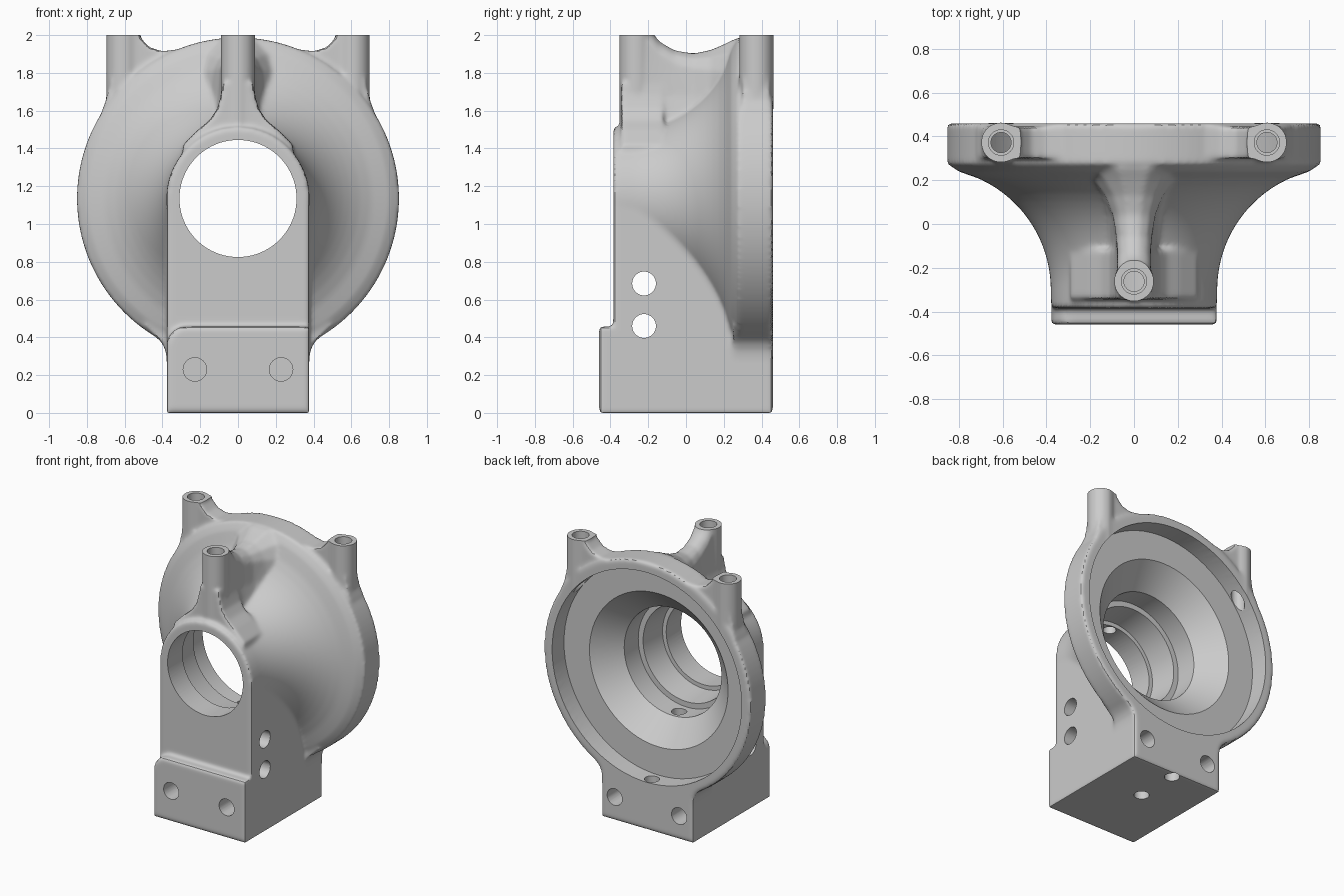
import bpy, bmesh, math
from mathutils import Vector

if "Cube" in bpy.data.objects:
    bpy.data.objects.remove(bpy.data.objects["Cube"])

CZ = 1.135  # height of the bell axis


def loft(name, rings):
    """Skin a list of equal-length point rings and cap both ends."""
    bm = bmesh.new()
    vs = [[bm.verts.new(p) for p in ring] for ring in rings]
    n = len(rings[0])
    for a, b in zip(vs, vs[1:]):
        for i in range(n):
            j = (i + 1) % n
            bm.faces.new((a[i], a[j], b[j], b[i]))
    bm.faces.new(vs[0][::-1])
    bm.faces.new(vs[-1])
    bmesh.ops.recalc_face_normals(bm, faces=bm.faces)
    me = bpy.data.meshes.new(name)
    bm.to_mesh(me)
    bm.free()
    ob = bpy.data.objects.new(name, me)
    bpy.context.collection.objects.link(ob)
    return ob


def turned(name, profile, origin, axis, n=96):
    """Revolve (radius, distance along axis) points about an axis."""
    d = Vector(axis)
    u = Vector((0, 0, 1)) if abs(d.z) < 0.5 else Vector((1, 0, 0))
    w = d.cross(u)
    ang = [2 * math.pi * i / n for i in range(n)]
    return loft(name, [[Vector(origin) + d * t + (u * math.cos(a) + w * math.sin(a)) * r
                        for a in ang] for r, t in profile])


def rod(name, r, start, axis, length, n=40):
    return turned(name, [(r, 0), (r, length)], start, axis, n)


def plate(name, xz, y0, y1):
    """Extrude an x-z outline along y."""
    return loft(name, [[(x, y, z) for x, z in xz] for y in (y0, y1)])


def rect(x0, x1, z0, z1):
    return [(x0, z0), (x1, z0), (x1, z1), (x0, z1)]


# Bell housing: concave arc flaring out to a round flange
arc = [(0.937 - math.sqrt(0.557 ** 2 - (y + 0.3) ** 2), y)
       for y in [-0.3 + 0.54 * i / 16 for i in range(17)]]
body = turned("bell_housing", [(0.378, -0.385)] + arc + [(0.852, 0.275), (0.852, 0.46)],
              (0, 0, CZ), (0, 1, 0), 128)
parts = []

# Pedestal and stepped foot with one rounded corner
parts.append(plate("pedestal", rect(-0.377, 0.377, 0, CZ), -0.385, 0.46))
corner = [(-0.277 - 0.1 * math.sin(a), 0.357 + 0.1 * math.cos(a))
          for a in [math.pi / 16 * i for i in range(9)]]
parts.append(plate("foot_step", [(-0.377, 0), (0.377, 0), (0.377, 0.457)] + corner, -0.46, -0.3))

# Fillet joining flange and pedestal
half = [(0.375, 0.27), (0.383, 0.33), (0.405, 0.375), (0.45, 0.415), (0.5, 0.47)]
parts.append(plate("flange_fillet", half + [(-x, z) for x, z in reversed(half)], 0.25, 0.46))

# Rear posts with blended webs to the flange
for s in (-1, 1):
    parts.append(rod("rear_post", 0.091, (s * 0.607, 0.372, 1.45), (0, 0, 1), 0.6))
    web = [(0.6, 2.05), (0.535, 2.05), (0.515, 1.985), (0.47, 1.935), (0.40, 1.914),
           (0.31, 1.925), (0.3, 1.6), (0.71, 1.5), (0.72, 1.6), (0.7, 1.65), (0.69, 1.7)]
    parts.append(plate("rear_post_web", [(s * x, z) for x, z in web], 0.3, 0.445))

# Front post with flared root
parts.append(rod("front_post", 0.091, (0, -0.262, 1.2), (0, 0, 1), 0.85))
root = [(0.08, 1.75), (0.09, 1.68), (0.11, 1.61), (0.15, 1.55), (0.21, 1.50), (0.29, 1.42), (0.3, 1.2)]
parts.append(plate("front_post_root", root + [(-x, z) for x, z in reversed(root)], -0.345, -0.12))

# Saddle rib from front post to flange, widening backwards
spine = [(-0.26, 2.05, .075), (-0.185, 2.02, .075), (-0.14, 1.965, .075), (-0.06, 1.918, .08),
         (0.04, 1.902, .095), (0.13, 1.92, .13), (0.2, 1.95, .18), (0.25, 1.975, .23), (0.3, 1.975, .24)]
rings = []
for y, top, w in spine:
    side = [(0.3 * w, top), (0.75 * w, top - 0.3 * w), (w, top - 0.8 * w),
            (w * 1.1, 1.68), (w * 1.5, 1.5), (w * 1.5, 1.3)]
    rings.append([(x, y, z) for x, z in side] + [(-x, y, z) for x, z in reversed(side)])
parts.append(loft("saddle_rib", rings))

# Cutters: trimmed post tops and the stepped main bore
cutters = [plate("top_trim", rect(-1, 1, 2.0, 2.4), -1, 1)]
cutters.append(turned("main_bore", [(0.31, -0.6), (0.31, -0.21), (0.34, -0.21), (0.36, -0.01),
                                    (0.40, -0.01), (0.40, 0.155), (0.57, 0.32), (0.78, 0.32),
                                    (0.78, 0.6)], (0, 0, CZ), (0, 1, 0), 80))

# Cutters: stepped post bores
for x, y, low in ((-0.607, 0.372, 1.4), (0.607, 0.372, 1.4), (0, -0.262, 1.2)):
    cutters.append(turned("post_bore", [(0.046, low), (0.046, 1.85), (0.058, 1.85), (0.058, 2.2)],
                          (x, y, 0), (0, 0, 1), 32))

# Cutters: screw holes in the pedestal
for z in (0.46, 0.685):
    cutters.append(rod("side_hole", 0.063, (-0.8, -0.222, z), (1, 0, 0), 1.6))
for s in (-1, 1):
    cutters.append(rod("front_hole", 0.062, (s * 0.228, -0.6, 0.23), (0, 1, 0), 0.5))
    cutters.append(rod("back_hole", 0.062, (s * 0.265, 0.6, 0.175), (0, -1, 0), 0.5))
for y in (0.08, 0.4):
    cutters.append(rod("base_hole", 0.052, (0, y, -0.2), (0, 0, 1), 1.2))


def boolean(op, tool):
    m = body.modifiers.new(tool.name, "BOOLEAN")
    m.operation, m.object, m.solver = op, tool, "MANIFOLD"
    tool.hide_render = True


# Fuse the parts, blend the casting, then machine the holes
for p in parts:
    boolean("UNION", p)
rm = body.modifiers.new("fuse", "REMESH")
rm.mode, rm.voxel_size = "VOXEL", 0.0125
sm = body.modifiers.new("blend", "SMOOTH")
sm.factor, sm.iterations = 0.5, 8
for c in cutters:
    boolean("DIFFERENCE", c)

bpy.ops.object.select_all(action="DESELECT")
body.select_set(True)
bpy.context.view_layer.objects.active = body
bpy.ops.object.convert(target="MESH")
for tool in parts + cutters:
    bpy.data.objects.remove(tool)
bpy.ops.object.shade_smooth_by_angle(angle=math.radians(32))
